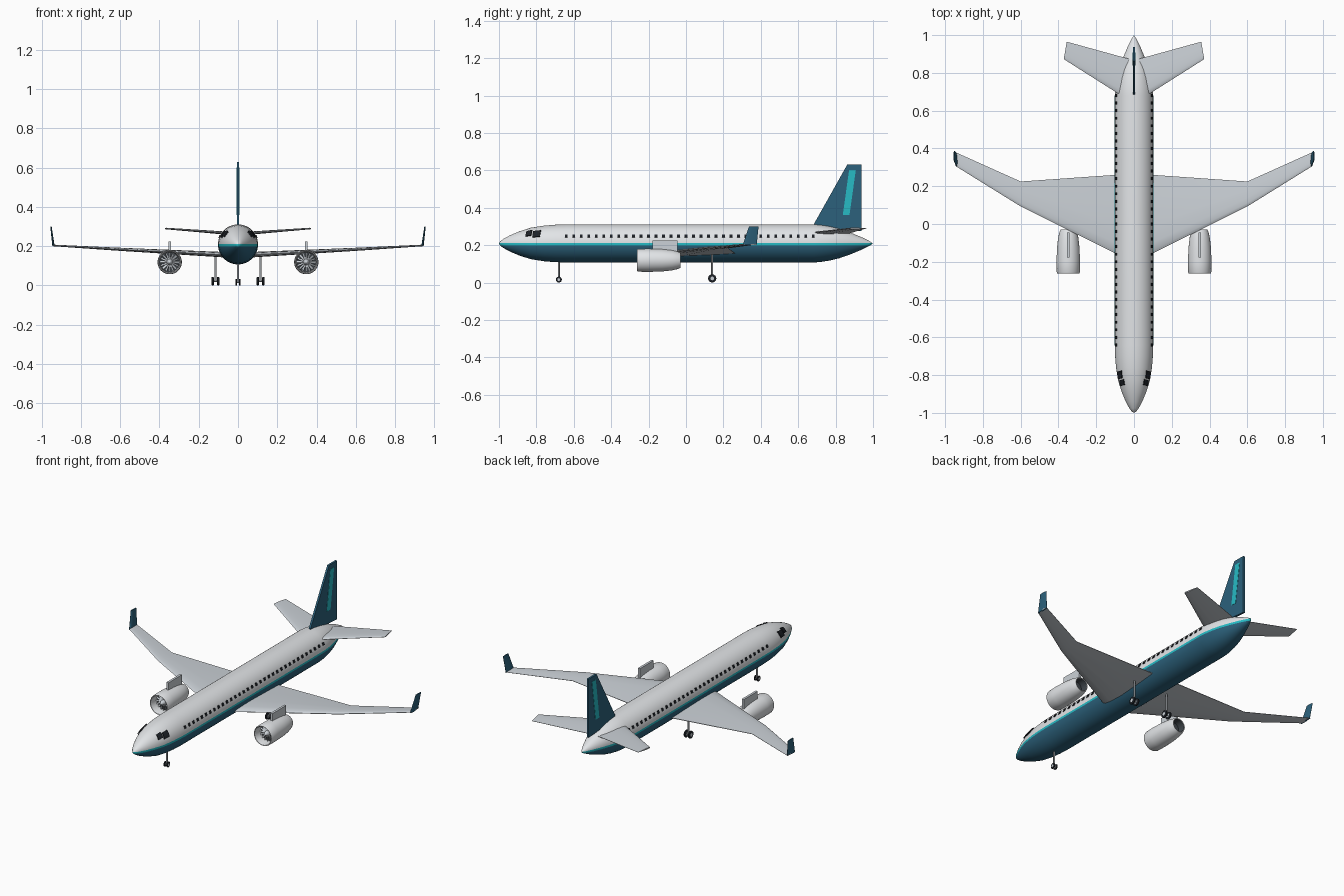
import bpy, bmesh, math
from mathutils import Matrix, Vector

if "Cube" in bpy.data.objects:
    bpy.data.objects.remove(bpy.data.objects["Cube"])


def material(name, r, g, b):
    m = bpy.data.materials.new(name)
    m.diffuse_color = (r, g, b, 1)
    m.use_nodes = True
    m.node_tree.nodes["Principled BSDF"].inputs["Base Color"].default_value = m.diffuse_color
    return m


WHITE = material("body_white", 0.76, 0.78, 0.80)
GREY = material("wing_grey", 0.60, 0.64, 0.68)
BLUE = material("deep_blue", 0.025, 0.12, 0.20)
TEAL = material("bright_teal", 0.02, 0.50, 0.56)
BLACK = material("glass_black", 0.012, 0.015, 0.02)
METAL = material("strut_metal", 0.32, 0.34, 0.36)
DARK = material("engine_dark", 0.05, 0.06, 0.07)


def finish(name, bm, mats, smooth=35, normals=True):
    if normals:
        bmesh.ops.recalc_face_normals(bm, faces=bm.faces)
    me = bpy.data.meshes.new(name)
    bm.to_mesh(me)
    bm.free()
    ob = bpy.data.objects.new(name, me)
    bpy.context.collection.objects.link(ob)
    for m in mats:
        me.materials.append(m)
    if smooth:
        bpy.ops.object.select_all(action='DESELECT')
        ob.select_set(True)
        bpy.context.view_layer.objects.active = ob
        bpy.ops.object.shade_smooth_by_angle(angle=math.radians(smooth))
    return ob


def skin(rings, bm, closed_ends):
    """Bridge successive rings of points, optionally capping both ends."""
    vs = [[bm.verts.new(p) for p in ring] for ring in rings]
    n = len(vs[0])
    for k, (a, b) in enumerate(zip(vs, vs[1:])):
        for i in range(n):
            f = bm.faces.new((a[i], a[(i + 1) % n], b[(i + 1) % n], b[i]))
            f.material_index = k
    if closed_ends:
        bm.faces.new(vs[0])
        bm.faces.new(vs[-1])


def lathe(profile, centre, n=40, axis='y'):
    """Spin (along, radius) points round an axis; face index = profile step."""
    bm = bmesh.new()
    rings = []
    for a, r in profile:
        ring = []
        for i in range(n):
            t = 2 * math.pi * i / n
            c, s = r * math.cos(t), r * math.sin(t)
            ring.append(Vector(centre) + Vector((c, a, s) if axis == 'y' else (a, c, s)))
        rings.append(ring)
    skin(rings, bm, False)
    bmesh.ops.remove_doubles(bm, verts=bm.verts, dist=1e-5)
    return bm


AIRFOIL = [(0, 0), (.04, .28), (.14, .44), (.35, .5), (.7, .3), (1, .06),
           (1, -.06), (.7, -.3), (.35, -.5), (.14, -.44), (.04, -.28)]


def foil(name, side, sections, mat, thick_axis):
    """Loft airfoil sections given as (leading point, trailing point, thickness)."""
    bm = bmesh.new()
    rings = []
    for le, te, t in sections:
        le, te = Vector(le), Vector(te)
        ring = [le.lerp(te, u) + Vector(thick_axis) * t * w for u, w in AIRFOIL]
        rings.append([(side * p.x, p.y, p.z) for p in ring])
    skin(rings, bm, True)
    for f in bm.faces:
        f.material_index = 0
    return finish(name, bm, [mat])


def add_box(bm, matrix, size):
    bmesh.ops.create_cube(bm, size=1, matrix=matrix @ Matrix.Diagonal((*size, 1)))


def prism(name, pts, half, mat):
    """Flat plate from a (y, z) outline."""
    bm = bmesh.new()
    skin([[(x, y, z) for y, z in pts] for x in (-half, half)], bm, True)
    for f in bm.faces:
        f.material_index = 0
    return finish(name, bm, [mat], 0)


# Fuselage: one spun hull, cut at the stripe edges and coloured by height
CZ, R = 0.209, 0.102
HULL = [(-1, 0), (-.993, .012), (-.975, .025), (-.94, .044), (-.89, .065), (-.83, .084),
        (-.76, .095), (-.70, .100), (-.64, R), (.68, R), (.72, .099), (.77, .091),
        (.82, .079), (.88, .058), (.94, .033), (.98, .013), (1, 0)]
bm = lathe(HULL, (0, 0, CZ), 48)
for z in (.199, .211):
    bmesh.ops.bisect_plane(bm, geom=bm.verts[:] + bm.edges[:] + bm.faces[:],
                           plane_co=(0, 0, z), plane_no=(0, 0, 1), dist=1e-6)
for f in bm.faces:
    z = f.calc_center_median().z
    f.material_index = 0 if z > .211 else 1 if z > .199 else 2
finish("fuselage", bm, [WHITE, TEAL, BLUE])


def hull_point(side, y, deg, off=.003):
    for (y0, r0), (y1, r1) in zip(HULL, HULL[1:]):
        if y0 <= y <= y1:
            r = r0 + (r1 - r0) * (y - y0) / (y1 - y0) + off
            a = math.radians(deg)
            return (side * r * math.cos(a), y, CZ + r * math.sin(a))


# Tail fin with its stripe plate
prism("tail_fin", [(.685, .295), (.685, .315), (.862, .63), (.938, .63), (.938, .275)], .006, BLUE)
prism("fin_stripe", [(.838, .36), (.874, .36), (.908, .602), (.872, .602)], .0075, TEAL)

for side, tag in ((1, "left"), (-1, "right")):
    # Main wing, upturned tip and tailplane
    foil("wing_" + tag, side, [
        ((0, -.205, .153), (0, .267, .153), .030),
        ((.1, -.155, .158), (.1, .260, .158), .027),
        ((.6, .093, .184), (.6, .225, .184), .016),
        ((.945, .307, .204), (.945, .380, .204), .008)], GREY, (0, 0, 1))
    foil("winglet_" + tag, side, [
        ((.940, .303, .200), (.940, .378, .200), .012),
        ((.953, .337, .300), (.953, .388, .300), .007)], BLUE, (1, 0, 0))
    foil("tailplane_" + tag, side, [
        ((0, .637, .262), (0, .867, .262), .018),
        ((.372, .873, .290), (.356, .965, .290), .008)], GREY, (0, 0, 1))

    # Cabin windows: a row of small plates lying on the hull
    bm = bmesh.new()
    tilt = math.radians(23)
    for i in range(34):
        pos = hull_point(side, -.64 + i * .04, 23, .0005)
        add_box(bm, Matrix.Translation(pos) @ Matrix.Rotation(-side * tilt, 4, 'Y'),
                (.006, .015, .017))
    finish("cabin_windows_" + tag, bm, [BLACK], 0)

    # Cockpit windows: two curved panes following the nose
    bm = bmesh.new()
    for y0, y1, lo, hi in ((-.858, -.828, 29, 52), (-.822, -.782, 22, 46)):
        grid = [[bm.verts.new(hull_point(side, y0 + (y1 - y0) * u / 3 + .006 * v / 3,
                                         lo + (hi - lo) * v / 3, .004))
                 for v in range(4)] for u in range(4)]
        for u in range(3):
            for v in range(3):
                bm.faces.new((grid[u][v], grid[u + 1][v], grid[u + 1][v + 1], grid[u][v + 1]))
    ob = finish("cockpit_window_" + tag, bm, [BLACK], 0)
    mod = ob.modifiers.new("thickness", 'SOLIDIFY')
    mod.thickness, mod.offset = .006, 0

    # Engine: nacelle with dark fan well and exhaust, fan blades, spinner, pylon
    ec = Vector((side * .348, 0, .119))
    bm = lathe([(-.205, 0), (-.205, .050), (-.25, .052), (-.260, .055), (-.262, .058),
                (-.255, .061), (-.20, .062), (-.13, .060), (-.075, .054), (-.045, .047),
                (-.030, .041), (-.032, .037), (-.075, .035), (-.075, 0)], ec)
    for f in bm.faces:
        f.material_index = 1 if f.material_index in (0, 11, 12) else 0
    finish("engine_nacelle_" + tag, bm, [WHITE, DARK])

    bm = bmesh.new()
    for i in range(16):
        m = (Matrix.Translation(ec + Vector((0, -.214, 0)))
             @ Matrix.Rotation(2 * math.pi * i / 16, 4, 'Y')
             @ Matrix.Translation((0, 0, .032)) @ Matrix.Rotation(.5, 4, 'Z'))
        add_box(bm, m, (.009, .003, .034))
    finish("fan_blades_" + tag, bm, [GREY], 0)
    bm = lathe([(-.245, 0), (-.240, .006), (-.228, .013), (-.205, .018), (-.205, 0)], ec, 24)
    for f in bm.faces:
        f.material_index = 0
    finish("fan_spinner_" + tag, bm, [GREY])

    bm = bmesh.new()
    add_box(bm, Matrix.Translation((side * .348, -.112, .192)), (.014, .132, .064))
    finish("engine_pylon_" + tag, bm, [GREY], 0)


# Landing gear: strut, axle and a pair of wheels with pale hubs
def gear(name, x, y, radius, gap, width, top):
    bm = bmesh.new()
    bmesh.ops.create_cone(bm, cap_ends=True, segments=16, radius1=.0055, radius2=.0055,
                          depth=top - radius,
                          matrix=Matrix.Translation((x, y, (top + radius) / 2)))
    bmesh.ops.create_cone(bm, cap_ends=True, segments=12, radius1=.004, radius2=.004,
                          depth=gap * 2, matrix=Matrix.Translation((x, y, radius))
                          @ Matrix.Rotation(math.pi / 2, 4, 'Y'))
    finish(name + "_strut", bm, [METAL])
    for k, s in enumerate((-1, 1)):
        h, r = width / 2, radius
        bm = lathe([(-h, 0), (-h, r * .45), (-h, r * .85), (-h * .6, r), (h * .6, r),
                    (h, r * .85), (h, r * .45), (h, 0)], (x + s * gap, y, r), 24, 'x')
        for f in bm.faces:
            f.material_index = 1 if f.material_index in (0, 6) else 0
        finish(f"{name}_wheel_{k + 1}", bm, [BLACK, GREY])


gear("nose_gear", 0, -.68, .016, .009, .008, .13)
gear("main_gear_left", .115, .14, .022, .014, .011, .16)
gear("main_gear_right", -.115, .14, .022, .014, .011, .16)
